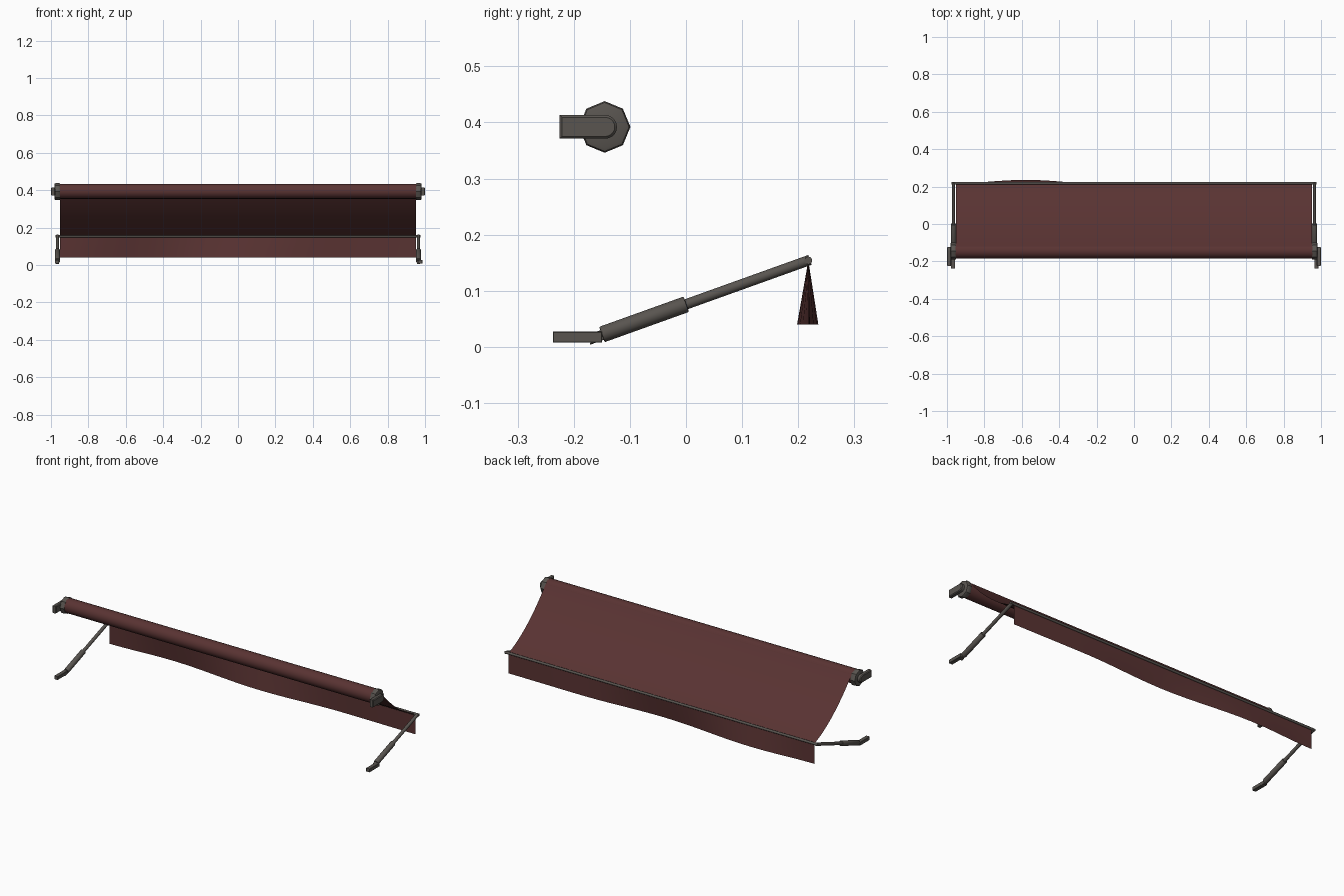
import bpy, bmesh, math
from mathutils import Vector

if "Cube" in bpy.data.objects:
    bpy.data.objects.remove(bpy.data.objects["Cube"])


def material(name, color):
    m = bpy.data.materials.new(name)
    m.diffuse_color = (*color, 1)
    m.use_nodes = True
    m.node_tree.nodes["Principled BSDF"].inputs["Base Color"].default_value = m.diffuse_color
    return m


METAL = material("dark_metal", (0.10, 0.09, 0.08))
CLOTH = material("red_cloth", (0.10, 0.033, 0.032))


def finish(bm, name, mat, smooth=True, angle=40):
    bmesh.ops.recalc_face_normals(bm, faces=bm.faces[:])
    me = bpy.data.meshes.new(name)
    bm.to_mesh(me)
    bm.free()
    ob = bpy.data.objects.new(name, me)
    bpy.context.collection.objects.link(ob)
    me.materials.append(mat)
    if smooth:
        bpy.ops.object.select_all(action='DESELECT')
        ob.select_set(True)
        bpy.context.view_layer.objects.active = ob
        bpy.ops.object.shade_smooth_by_angle(angle=math.radians(angle))
    return ob


def rod(name, a, b, r, sides=12, mat=METAL, bevel=0.0):
    """Cylinder between two points, optionally with bevelled rims."""
    a, b = Vector(a), Vector(b)
    bm = bmesh.new()
    bmesh.ops.create_cone(bm, cap_ends=True, segments=sides, radius1=r, radius2=r,
                          depth=(b - a).length)
    if bevel:
        rims = [e for e in bm.edges if abs(e.verts[0].co.z - e.verts[1].co.z) < 1e-6]
        bmesh.ops.bevel(bm, geom=rims, offset=bevel, segments=2, affect='EDGES', profile=0.5)
    q = (b - a).to_track_quat('Z', 'Y')
    for v in bm.verts:
        v.co = q @ v.co + (a + b) / 2
    return finish(bm, name, mat)


def plate(name, outline, x0, x1, bevel=0.003):
    """Extrude a (y, z) outline along x."""
    bm = bmesh.new()
    f = bm.faces.new([bm.verts.new((x0, y, z)) for y, z in outline])
    ext = bmesh.ops.extrude_face_region(bm, geom=[f])
    vs = [g for g in ext["geom"] if isinstance(g, bmesh.types.BMVert)]
    bmesh.ops.translate(bm, vec=(x1 - x0, 0, 0), verts=vs)
    rims = [e for e in bm.edges if abs(e.verts[0].co.x - e.verts[1].co.x) < 1e-6]
    bmesh.ops.bevel(bm, geom=rims, offset=bevel, segments=1, affect='EDGES')
    return finish(bm, name, METAL)


def sheet(name, rows):
    """Grid of points skinned into a single cloth sheet."""
    bm = bmesh.new()
    g = [[bm.verts.new(p) for p in row] for row in rows]
    for r0, r1 in zip(g, g[1:]):
        for i in range(len(r0) - 1):
            bm.faces.new((r0[i], r0[i + 1], r1[i + 1], r1[i]))
    return finish(bm, name, CLOTH, angle=60)


RY, RZ, RR = -0.145, 0.394, 0.040      # roller centre and radius
BY, BZ = 0.218, 0.154                  # front bar
HALF = 0.953
N = 24
xs = [-HALF + 2 * HALF * i / N for i in range(N + 1)]

# Rolled cloth
rod("cloth_roller", (-0.955, RY, RZ), (0.955, RY, RZ), RR, 20, CLOTH)

# Canopy: leaves the roller and sags to the front bar
start = math.radians(50)
sy, sz = RY + RR * math.cos(start), RZ + RR * math.sin(start)
rows = []
for j in range(13):
    t = j / 12
    sag = 0.035 * 4 * t * (1 - t)
    rows.append([(x, sy + (BY - sy) * t, sz + (BZ - sz) * t - sag) for x in xs])
sheet("canopy", rows)

# Valance with a gentle wave along its lower edge
wave = [(-HALF, 0.0), (-0.58, 0.018), (0.0, -0.020), (0.5, 0.003), (HALF, 0.0)]


def offset(x):
    for (x0, a), (x1, b) in zip(wave, wave[1:]):
        if x <= x1 + 1e-6:
            t = (x - x0) / (x1 - x0)
            return a + (b - a) * (1 - math.cos(math.pi * t)) / 2
    return 0.0


sheet("valance", [[(x, BY + offset(x) * t, BZ - (BZ - 0.04) * t) for x in xs]
                  for t in (0, 1 / 3, 2 / 3, 1)])

# Front bar
rod("front_bar", (-0.975, BY, BZ), (0.975, BY, BZ), 0.007, 10)

# Side hardware
for s, side in ((-1, "left"), (1, "right")):
    # Octagonal roller end cap
    rod(f"{side}_end_cap", (s * 0.95, RY, 0.392), (s * 0.982, RY, 0.392), 0.046, 8,
        bevel=0.008)
    # Wall bracket with rounded end
    r, cy, cz = 0.021, -0.144, 0.392
    arc = [(cy + r * math.cos(a), cz + r * math.sin(a))
           for a in (math.radians(-90 + 18 * k) for k in range(11))]
    plate(f"{side}_roller_bracket", arc + [(-0.225, cz + r), (-0.225, cz - r)],
          s * 0.976, s * 1.0, 0.004)
    # Telescopic arm
    x = s * 0.965
    d = Vector((0, BY + 0.150, BZ - 0.022)).normalized()
    p = Vector((x, -0.150, 0.022))
    rod(f"{side}_arm_sleeve", p, p + d * 0.160, 0.0145, 12, bevel=0.002)
    rod(f"{side}_arm_rod", p + d * 0.150, p + d * 0.394, 0.0092, 12)
    # Pivot tongue and wall foot
    n = Vector((0, -d.z, d.y))
    tongue = [p + d * u + n * v for u, v in ((-0.026, -0.010), (0.02, -0.010),
                                             (0.02, 0.008), (-0.016, 0.008))]
    plate(f"{side}_pivot", [(q.y, q.z) for q in tongue], s * 0.957, s * 0.973, 0.001)
    fx = 0.975 if s > 0 else -0.968
    plate(f"{side}_wall_foot", [(-0.237, 0.008), (-0.150, 0.008), (-0.150, 0.027),
                                (-0.237, 0.027)], fx - 0.011, fx + 0.011, 0.001)
